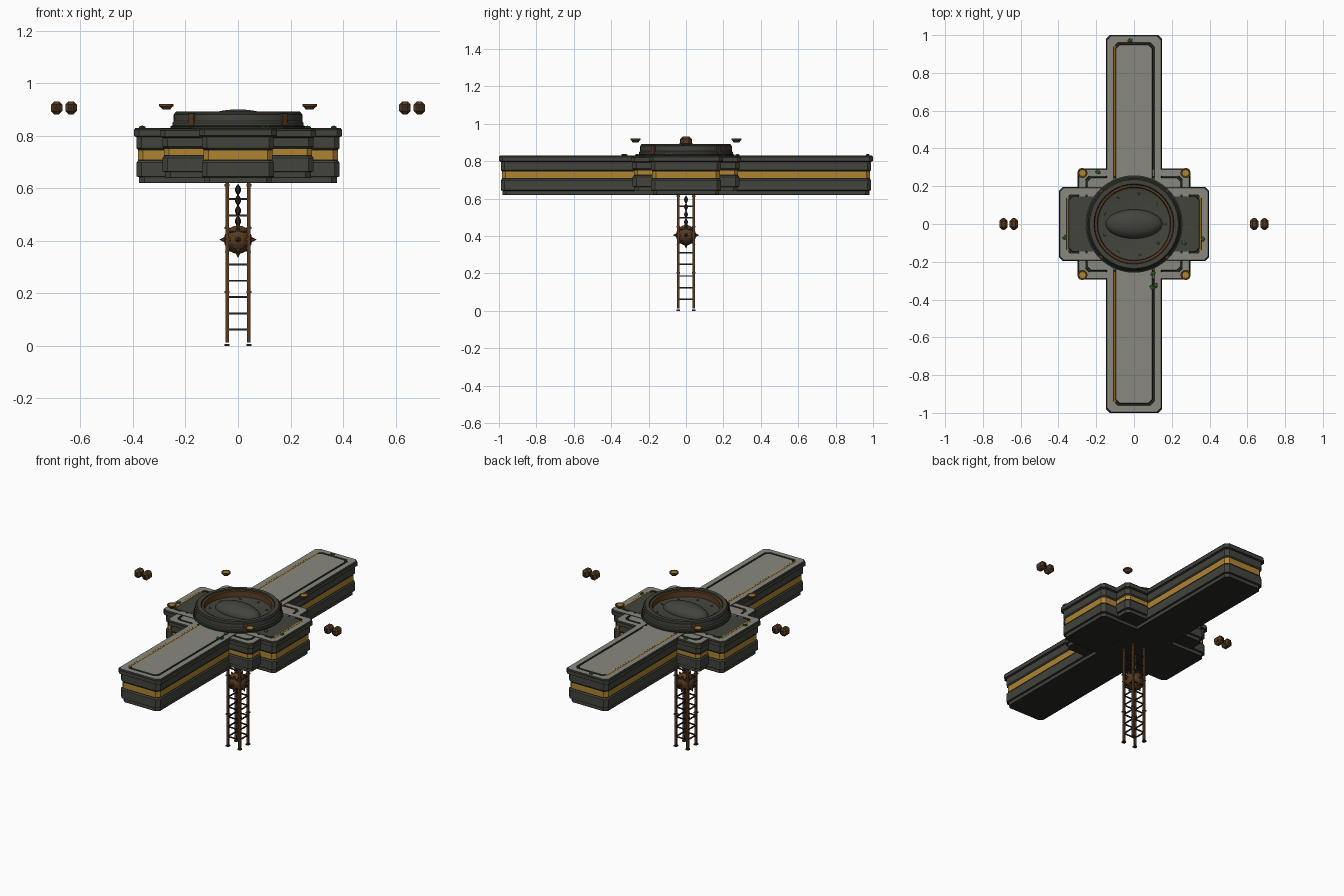
import bpy, bmesh, math
from mathutils import Vector, Matrix

if "Cube" in bpy.data.objects:
    bpy.data.objects.remove(bpy.data.objects["Cube"], do_unlink=True)


def material(name, rgb):
    m = bpy.data.materials.new(name)
    m.use_nodes = True
    m.diffuse_color = (*rgb, 1)
    node = next(n for n in m.node_tree.nodes if n.type == 'BSDF_PRINCIPLED')
    node.inputs["Base Color"].default_value = (*rgb, 1)
    node.inputs["Roughness"].default_value = 0.8
    return m


STONE = material("pale stone", (0.25, 0.245, 0.21))
DARK = material("dark stone", (0.055, 0.057, 0.046))
TRIM = material("blackened trim", (0.022, 0.024, 0.019))
GOLD = material("gold", (0.43, 0.23, 0.03))
BROWN = material("rusty brown", (0.095, 0.042, 0.015))
IRON = material("dark iron", (0.025, 0.019, 0.013))
GREEN = material("leaf green", (0.03, 0.11, 0.017))


def finish(name, bm, mats, smooth=False):
    bmesh.ops.recalc_face_normals(bm, faces=bm.faces[:])
    me = bpy.data.meshes.new(name)
    bm.to_mesh(me)
    bm.free()
    for m in mats:
        me.materials.append(m)
    ob = bpy.data.objects.new(name, me)
    bpy.context.collection.objects.link(ob)
    if smooth:
        bpy.context.view_layer.objects.active = ob
        bpy.ops.object.select_all(action='DESELECT')
        ob.select_set(True)
        bpy.ops.object.shade_smooth_by_angle(angle=math.radians(35))
    return ob


def loft(name, rings, mats, smooth=False):
    """Skin stacked rings; each ring is (points, material of the band above it)."""
    bm = bmesh.new()
    loops = [[bm.verts.new(p) for p in pts] for pts, _ in rings]
    n = len(loops[0])
    for (a, b), (_, mat) in zip(zip(loops, loops[1:]), rings):
        for i in range(n):
            j = (i + 1) % n
            bm.faces.new((a[i], a[j], b[j], b[i])).material_index = mats.index(mat)
    bm.faces.new(loops[0][::-1]).material_index = mats.index(rings[0][1])
    bm.faces.new(loops[-1]).material_index = mats.index(rings[-1][1])
    return finish(name, bm, mats, smooth)


def chamfered(hx, hy, z, c=0.02):
    return [(hx, c - hy, z), (hx, hy - c, z), (hx - c, hy, z), (c - hx, hy, z),
            (-hx, hy - c, z), (-hx, c - hy, z), (c - hx, -hy, z), (hx - c, -hy, z)]


def lathe(name, profile, mats, at=(0, 0, 0), sides=48, smooth=True):
    rings = []
    for r, z, mat in profile:
        angles = [2 * math.pi * i / sides for i in range(sides)]
        rings.append(([(at[0] + r * math.cos(a), at[1] + r * math.sin(a), at[2] + z)
                       for a in angles], mat))
    return loft(name, rings, mats, smooth)


def box(name, size, at, mat, turn=0, bevel=0):
    bm = bmesh.new()
    bmesh.ops.create_cube(bm, size=1)
    bmesh.ops.scale(bm, vec=size, verts=bm.verts)
    if bevel:
        bmesh.ops.bevel(bm, geom=bm.edges[:], offset=bevel, segments=1, affect='EDGES')
    bmesh.ops.rotate(bm, matrix=Matrix.Rotation(turn, 3, 'Z'), verts=bm.verts)
    bmesh.ops.translate(bm, vec=at, verts=bm.verts)
    return finish(name, bm, [mat])


# Platform blocks: stepped walls, gold belt, overhanging slab with a grooved top
def block(name, hx, hy, low, top, belt, panel):
    b0, b1 = belt
    rows = [(low, 0.02, TRIM), (low + 0.004, 0.02, DARK), (low + 0.022, 0.02, TRIM),
            (low + 0.025, 0.01, DARK), (b0 - 0.012, 0.01, DARK), (b0 - 0.004, 0.016, TRIM),
            (b0, 0.016, GOLD), (b1, 0.016, TRIM), (b1 + 0.004, 0.016, DARK),
            (b1 + 0.01, 0.01, DARK), (top - 0.035, 0.01, TRIM), (top - 0.03, 0.0, DARK),
            (top - 0.008, 0.0, TRIM), (top, 0.006, STONE), (top, 0.04, TRIM),
            (top - 0.005, 0.042, TRIM), (top - 0.005, 0.05, TRIM), (top, 0.052, panel)]
    loft(name, [(chamfered(hx - d, hy - d, z), m) for z, d, m in rows],
         [STONE, DARK, TRIM, GOLD])


block("long_arm", 0.148, 1.0, 0.62, 0.831, (0.71, 0.744), STONE)
block("cross_arm", 0.397, 0.197, 0.621, 0.830, (0.71, 0.744), DARK)
block("center_block", 0.298, 0.295, 0.64, 0.828, (0.728, 0.75), STONE)

# Gold inlays in the top grooves
for s in (-1, 1):
    box("cross_arm_inlay", (0.01, 0.29, 0.006), (s * 0.351, 0, 0.8275), GOLD)
    box("long_arm_inlay", (0.01, 0.69, 0.006), (-0.102, s * 0.6, 0.8285), GOLD)

# Round basin with a brown inner lining
lathe("basin", [(0.258, 0.82, TRIM), (0.258, 0.836, TRIM), (0.25, 0.84, DARK),
                (0.25, 0.85, DARK), (0.245, 0.856, DARK), (0.245, 0.882, TRIM),
                (0.235, 0.893, DARK), (0.212, 0.893, TRIM), (0.208, 0.886, BROWN),
                (0.195, 0.884, BROWN), (0.192, 0.85, DARK), (0.17, 0.845, DARK)],
      [DARK, TRIM, BROWN], sides=64)
for k in range(4):
    a = math.pi / 4 + k * math.pi / 2
    box("basin_clamp", (0.014, 0.025, 0.046),
        (0.246 * math.cos(a), 0.246 * math.sin(a), 0.862), BROWN, a)

# Oval dome in the basin
bm = bmesh.new()
bmesh.ops.create_uvsphere(bm, u_segments=32, v_segments=16, radius=1)
bmesh.ops.scale(bm, vec=(0.15, 0.077, 0.056), verts=bm.verts)
bmesh.ops.translate(bm, vec=(0, 0, 0.845), verts=bm.verts)
finish("dome", bm, [DARK], True)

# Floating bowls and floating pods
for sx in (-1, 1):
    for sy in (-1, 1):
        lathe("floating_bowl", [(0.014, 0, BROWN), (0.018, 0.005, BROWN), (0.024, 0.012, BROWN),
                                (0.027, 0.013, BROWN), (0.027, 0.022, BROWN),
                                (0.02, 0.022, GOLD), (0.018, 0.02, GOLD)],
              [BROWN, GOLD], (sx * 0.273, sy * 0.27, 0.9), 12, False)
    for x in (0.636, 0.691):
        box("floating_pod", (0.044, 0.06, 0.05), (sx * x, 0, 0.907), BROWN, bevel=0.013)
        box("pod_strap", (0.012, 0.063, 0.026), (sx * x, 0, 0.907), IRON)

# Lattice mast: four posts, collars, feet and rungs
for sx in (-1, 1):
    for sy in (-1, 1):
        x, y = sx * 0.041, sy * 0.041
        box("mast_post", (0.013, 0.013, 0.61), (x, y, 0.318), BROWN)
        box("post_foot", (0.019, 0.019, 0.008), (x, y, 0.004), IRON)
        for z in (0.205, 0.45, 0.612):
            box("post_collar", (0.019, 0.019, 0.008), (x, y, z), BROWN)
for k in range(9):
    z = 0.062 + k * 0.0622
    for s in (-1, 1):
        box("mast_rung", (0.08, 0.006, 0.007), (0, s * 0.041, z), IRON)
        box("mast_rung", (0.006, 0.08, 0.007), (s * 0.041, 0, z), IRON)

# Spiked ball hung from a chain
bm = bmesh.new()
bmesh.ops.create_uvsphere(bm, u_segments=16, v_segments=10, radius=0.054,
                          matrix=Matrix.Translation((0, 0, 0.405)))
steps = (-1, 0, 1)
for d in [Vector((x, y, z)) for x in steps for y in steps for z in steps]:
    if 0 < d.length_squared < 3:
        d.normalize()
        turn = d.to_track_quat('Z', 'Y').to_matrix().to_4x4()
        place = Matrix.Translation(Vector((0, 0, 0.405)) + d * 0.06)
        bmesh.ops.create_cone(bm, cap_ends=True, segments=6, radius1=0.011, radius2=0.0005,
                              depth=0.02, matrix=place @ turn)
finish("spiked_ball", bm, [BROWN])
for k in range(4):
    lathe("chain_link", [(0.003, -0.02, IRON), (0.012, -0.004, IRON), (0.012, 0.004, IRON),
                         (0.003, 0.02, IRON)], [IRON], (0, 0, 0.475 + k * 0.04), 6, False)

# Small plants
spots = [(0.165 * math.cos(k * 0.7), 0.165 * math.sin(k * 0.7), 0.85) for k in range(9)]
spots += [(x, y, 0.833) for x, y in ((-0.19, 0.275), (-0.365, -0.07), (0.365, -0.08),
                                     (0.265, -0.1), (0.1, -0.262), (0.115, -0.325),
                                     (0.095, -0.335), (-0.02, 0.972))]
bm = bmesh.new()
for i, (x, y, z) in enumerate(spots):
    r = 0.008 if z > 0.84 else 0.013
    bmesh.ops.create_icosphere(bm, subdivisions=1, radius=r, matrix=Matrix.Translation(
        (x, y, z)) @ Matrix.Rotation(i, 4, 'Z') @ Matrix.Diagonal((1.2, 0.9, 0.5, 1)))
finish("plants", bm, [GREEN])
